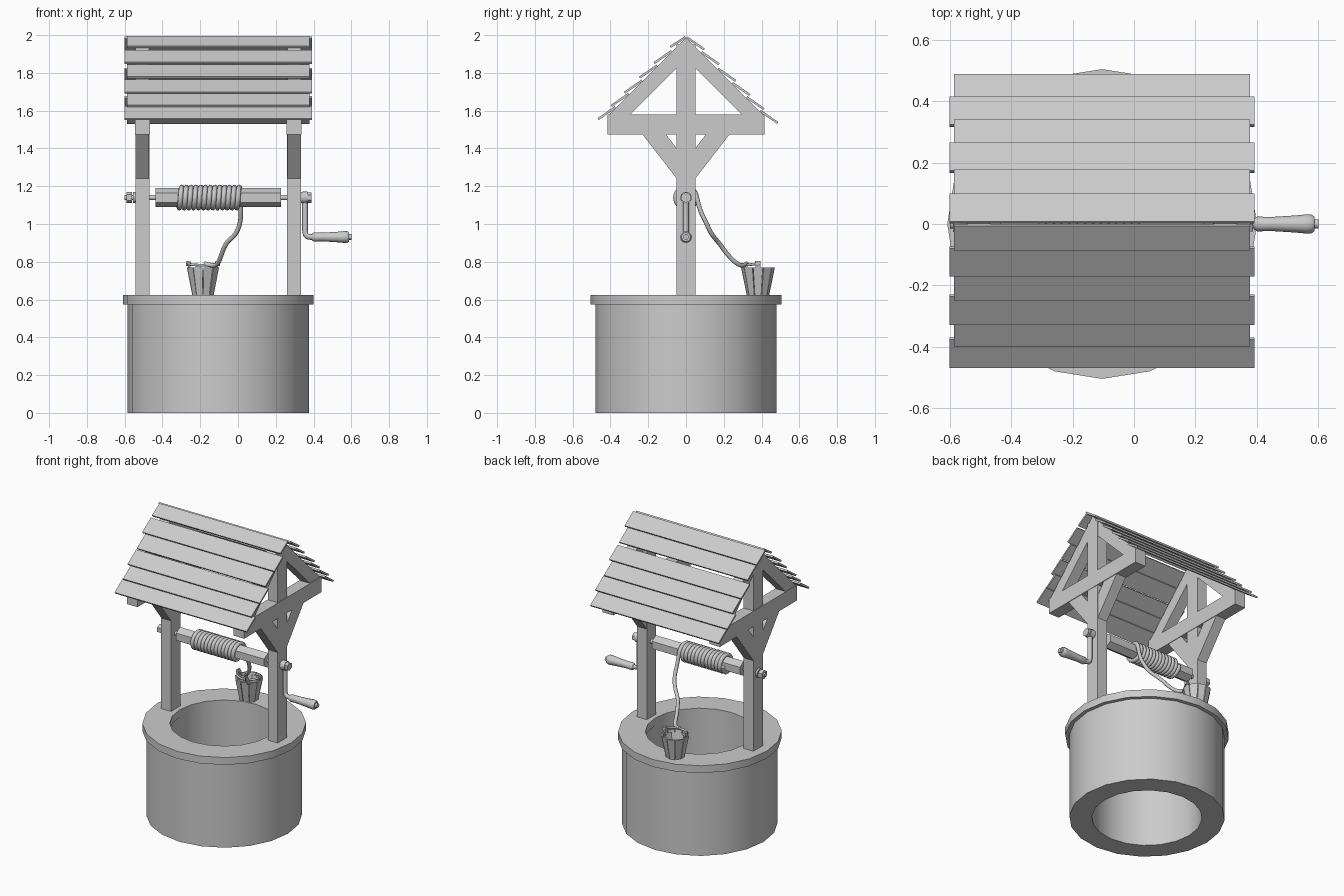
import bpy, bmesh, math
from mathutils import Vector, Matrix

if "Cube" in bpy.data.objects:
    bpy.data.objects.remove(bpy.data.objects["Cube"])

CX = -0.104   # well centre line
AZ = 1.14     # axle height


def finish(name, bm, smooth=None):
    bmesh.ops.recalc_face_normals(bm, faces=bm.faces)
    me = bpy.data.meshes.new(name)
    bm.to_mesh(me)
    bm.free()
    ob = bpy.data.objects.new(name, me)
    bpy.context.collection.objects.link(ob)
    if smooth:
        bpy.ops.object.select_all(action='DESELECT')
        ob.select_set(True)
        bpy.context.view_layer.objects.active = ob
        bpy.ops.object.shade_smooth_by_angle(angle=math.radians(smooth))
    return ob


def prism(name, yz, x0, x1):
    """Extrude a y-z outline along x."""
    bm = bmesh.new()
    a = [bm.verts.new((x0, y, z)) for y, z in yz]
    b = [bm.verts.new((x1, y, z)) for y, z in yz]
    bm.faces.new(a)
    bm.faces.new(b)
    n = len(yz)
    for i in range(n):
        j = (i + 1) % n
        bm.faces.new((a[i], a[j], b[j], b[i]))
    return finish(name, bm)


def rect(y0, y1, z0, z1):
    return [(y0, z0), (y1, z0), (y1, z1), (y0, z1)]


def lathe(name, prof, n, mat, closed=False, smooth=None):
    """Revolve (radius, height) points about z, then place with a matrix."""
    bm = bmesh.new()
    rings = [[bm.verts.new((r * math.cos(2 * math.pi * k / n), r * math.sin(2 * math.pi * k / n), h))
              for k in range(n)] for r, h in prof]
    pairs = list(zip(rings, rings[1:]))
    if closed:
        pairs.append((rings[-1], rings[0]))
    else:
        bm.faces.new(rings[0])
        bm.faces.new(rings[-1])
    for a, b in pairs:
        for k in range(n):
            j = (k + 1) % n
            bm.faces.new((a[k], a[j], b[j], b[k]))
    bm.transform(mat)
    return finish(name, bm, smooth)


def along_x(z, y=0.0):
    return Matrix.Translation((0, y, z)) @ Matrix.Rotation(math.pi / 2, 4, 'Y')


def tube(name, pts, r, kind='POLY', res=2):
    cu = bpy.data.curves.new(name, 'CURVE')
    cu.dimensions = '3D'
    cu.bevel_depth = r
    cu.bevel_resolution = res
    cu.use_fill_caps = True
    sp = cu.splines.new(kind)
    sp.points.add(len(pts) - 1)
    for p, c in zip(sp.points, pts):
        p.co = (*c, 1)
    if kind == 'NURBS':
        sp.order_u = 3
        sp.use_endpoint_u = True
        sp.resolution_u = 5
    ob = bpy.data.objects.new(name, cu)
    bpy.context.collection.objects.link(ob)
    bpy.ops.object.select_all(action='DESELECT')
    ob.select_set(True)
    bpy.context.view_layer.objects.active = ob
    bpy.ops.object.convert(target='MESH')
    bpy.ops.object.shade_smooth_by_angle(angle=math.radians(50))


# stone well: wall and rim
centre = Matrix.Translation((CX, 0, 0))
lathe("well_wall", [(0.34, 0), (0.48, 0), (0.48, 0.58), (0.34, 0.58)], 20, centre, True, 30)
lathe("well_rim", [(0.336, 0.575), (0.505, 0.575), (0.505, 0.625), (0.336, 0.625)], 20, centre, True, 30)

# timber frames, left and right
for side, x in (("left", -0.506), ("right", 0.297)):
    x0, x1 = x - 0.037, x + 0.037
    prism(side + "_post", rect(-0.05, 0.05, 0.6, 1.95), x0, x1)
    prism(side + "_cross_beam", rect(-0.415, 0.415, 1.475, 1.58), x0 - 0.003, x1 + 0.003)
    for tag, s in (("front", -1), ("back", 1)):
        prism(f"{side}_{tag}_brace", [(s * 0.045, 1.235), (s * 0.235, 1.48), (s * 0.11, 1.48), (s * 0.045, 1.395)],
              x0 + 0.001, x1 - 0.001)
        prism(f"{side}_{tag}_rafter", [(0, 1.985), (s * 0.41, 1.575), (s * 0.3, 1.575), (0, 1.875)],
              x0 + 0.001, x1 - 0.001)

# overlapping roof planks, alternating in length
eaves = {-1: [0.47, 0.40, 0.33, 0.25, 0.173, 0.088], 1: [0.49, 0.417, 0.342, 0.267, 0.179, 0.101]}
for s, ends in eaves.items():
    for i, y in enumerate(ends):
        half = 0.497 if (i % 2 == 0) == (s < 0) else 0.483
        lo = Vector((y - 0.008, 2.012 - (y - 0.008)))
        yu = max(0.0, y - 0.1)
        up = Vector((yu, 1.984 - yu))
        d = (lo - up).normalized()
        nrm = Vector((-d.y, d.x)) * 0.012
        quad = [up, lo, lo + nrm, up + nrm]
        prism(f"roof_plank_{'front' if s < 0 else 'back'}_{i + 1}",
              [(s * p.x, p.y) for p in quad], CX - half, CX + half)

# windlass: axle, roller, washers and nuts
lathe("axle", [(0.014, -0.6), (0.014, 0.385)], 12, along_x(AZ), smooth=40)
lathe("roller", [(0.05, -0.436), (0.05, 0.227)], 6, along_x(AZ))
for name, r, a, b, n in (("left_washer", 0.03, -0.555, -0.542, 12), ("left_nut", 0.03, -0.59, -0.562, 6),
                         ("right_washer", 0.03, 0.333, 0.342, 12), ("right_nut", 0.028, 0.369, 0.388, 6)):
    lathe(name, [(r, a), (r, b)], n, along_x(AZ))

# crank arm and grip
lathe("crank_hub", [(0.031, 0.342), (0.031, 0.369)], 12, along_x(AZ), smooth=40)
tube("crank_arm", [(0.355, 0, AZ), (0.355, 0, 0.965), (0.358, 0, 0.945), (0.368, 0, 0.934),
                   (0.385, 0, 0.931), (0.602, 0, 0.931)], 0.015)
lathe("crank_grip", [(0.018, 0.392), (0.024, 0.402), (0.023, 0.45), (0.028, 0.53), (0.031, 0.56),
                     (0.031, 0.578), (0.024, 0.588)], 12, along_x(0.931), smooth=40)

# rope: coil on the roller and slack end to the bucket
turns, step = 13, 16
tube("rope_coil", [(-0.317 + 0.33 * k / (turns * step), 0.055 * math.cos(2 * math.pi * k / step),
                    AZ - 0.055 * math.sin(2 * math.pi * k / step)) for k in range(turns * step + 1)], 0.0135)
tube("rope_end", [(0.013, 0.055, 1.15), (0.015, 0.07, 1.08), (0.014, 0.105, 1.01), (-0.01, 0.135, 0.945),
                  (-0.065, 0.175, 0.9), (-0.09, 0.225, 0.83), (-0.11, 0.28, 0.78), (-0.15, 0.312, 0.782),
                  (-0.178, 0.322, 0.79)], 0.012, 'NURBS')

# bucket: tapered staves, two of them taller ears
BX, BY, N = -0.185, 0.381, 10
place = Matrix.Translation((BX, BY, 0))


def stave(name, ang, half_ang, z0, z1, lift=0.0):
    bm = bmesh.new()
    vs = []
    for z in (z0, z1):
        r = 0.058 + (z - 0.625) * 0.205 + lift
        for rr in (r - 0.012, r):
            for a in (ang - half_ang, ang + half_ang):
                vs.append(bm.verts.new((BX + rr * math.cos(a), BY + rr * math.sin(a), z)))
    bmesh.ops.convex_hull(bm, input=vs)
    bmesh.ops.dissolve_limit(bm, angle_limit=0.01, verts=bm.verts, edges=bm.edges)
    finish(name, bm)


for k in range(N):
    stave(f"bucket_stave_{k + 1}", 2 * math.pi * k / N, 0.29, 0.625, 0.77, 0.002 * (k % 2))
for name, ang in (("bucket_right_ear", 0), ("bucket_left_ear", math.pi)):
    stave(name, ang, 0.17, 0.75, 0.805, -0.008)
lathe("bucket_bottom", [(0.05, 0.632), (0.053, 0.645)], N, place)
lathe("bucket_liner", [(0.048, 0.64), (0.051, 0.64), (0.074, 0.755), (0.071, 0.755)], N, place, True)

# bucket handle folded towards the front
tube("bucket_handle", [(BX + 0.078 * math.cos(a), BY - 0.065 * math.sin(a), 0.79 - 0.008 * math.sin(a))
                       for a in (math.pi * k / 12 for k in range(13))], 0.007)
for name, s in (("right_handle_pin", 1), ("left_handle_pin", -1)):
    lathe(name, [(0.012, BX + s * 0.064), (0.012, BX + s * 0.09)], 8, along_x(0.79, BY))
